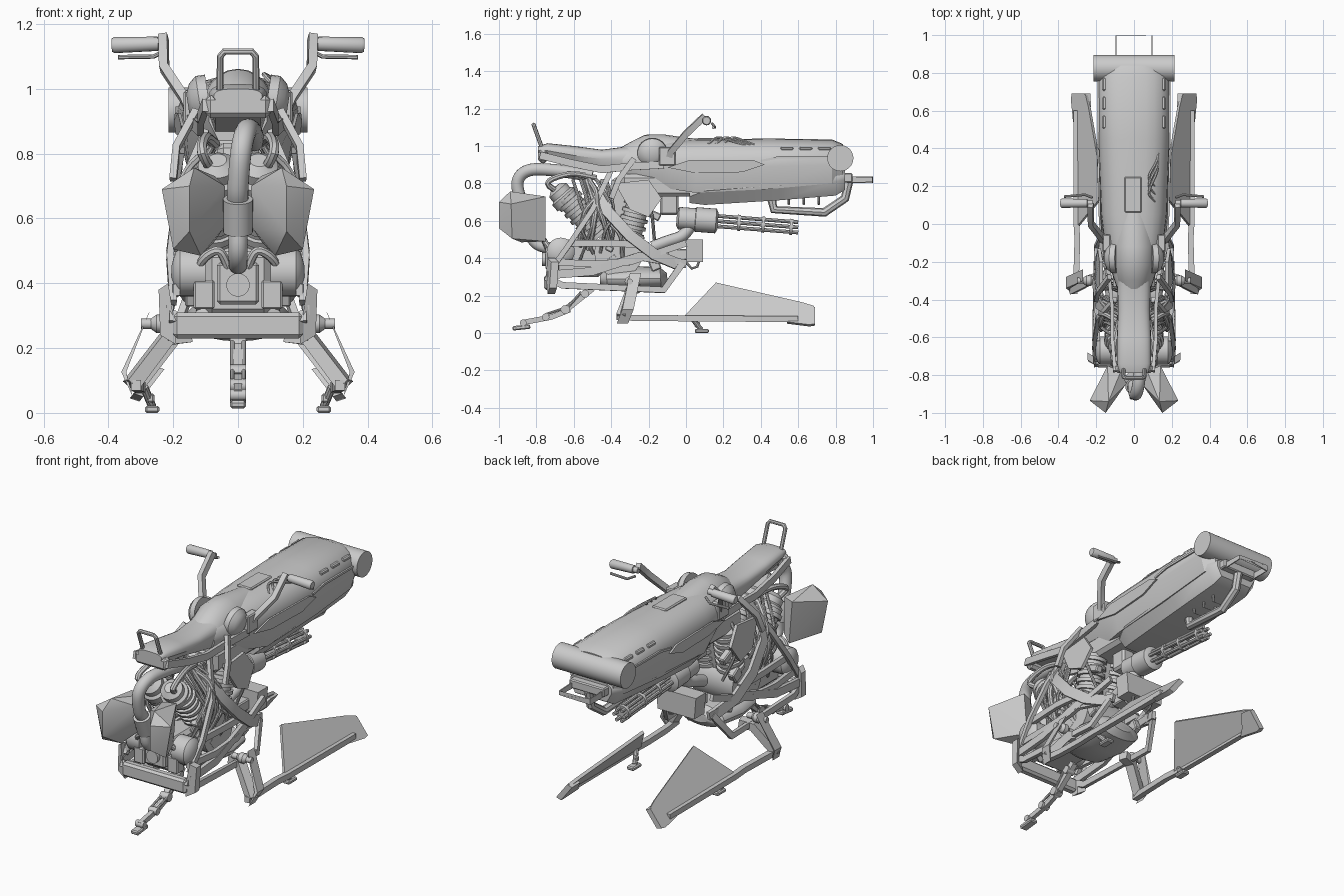
import bpy, bmesh, math, random
from mathutils import Vector as V, Matrix

random.seed(4)

def finish(name, bm, mirror=False):
    bmesh.ops.recalc_face_normals(bm, faces=bm.faces)
    me = bpy.data.meshes.new(name)
    bm.to_mesh(me)
    bm.free()
    ob = bpy.data.objects.new(name, me)
    bpy.context.collection.objects.link(ob)
    if mirror:
        ob.modifiers.new("mirror", 'MIRROR')
    return ob

def skin(name, rings, mirror=False):
    bm = bmesh.new()
    vr = [[bm.verts.new(p) for p in r] for r in rings]
    n = len(vr[0])
    for a, b in zip(vr, vr[1:]):
        for i in range(n):
            bm.faces.new((a[i], a[(i + 1) % n], b[(i + 1) % n], b[i]))
    bm.faces.new(vr[0])
    bm.faces.new(vr[-1])
    return finish(name, bm, mirror)

def tube(name, pts, w, h=None, mirror=False, curve=0, sides=8):
    """Sweep a round (w = radius) or rectangular (w across x, h) section along a path."""
    P = [V(p) for p in pts]
    if curve:
        Q = [2 * P[0] - P[1]] + P + [2 * P[-1] - P[-2]]
        out = []
        for i in range(1, len(Q) - 2):
            a, b, c, d = Q[i - 1:i + 3]
            for k in range(curve):
                t = k / curve
                out.append(.5 * (2 * b + (c - a) * t + (2 * a - 5 * b + 4 * c - d) * t * t + (3 * b - a - 3 * c + d) * t ** 3))
        P = out + [P[-1]]
    if h:
        sec = [(-w / 2, -h / 2), (w / 2, -h / 2), (w / 2, h / 2), (-w / 2, h / 2)]
    else:
        sec = [(w * math.cos(2 * math.pi * k / sides), w * math.sin(2 * math.pi * k / sides)) for k in range(sides)]
    ref, rings = None, []
    for i, p in enumerate(P):
        t = (P[min(i + 1, len(P) - 1)] - P[i]).normalized() + (P[i] - P[max(i - 1, 0)]).normalized()
        t.normalize()
        if ref is None:
            ref = V((1, 0, 0)) if abs(t.x) < .9 else V((0, 1, 0))
        ref = (ref - t * ref.dot(t)).normalized()
        b = t.cross(ref)
        rings.append([p + ref * u + b * v for u, v in sec])
    return skin(name, rings, mirror)

def lathe(name, p0, p1, prof, mirror=False, sides=24):
    """Round part along p0-p1; profile is (fraction along, radius)."""
    p0, p1 = V(p0), V(p1)
    d = p1 - p0
    q = d.to_track_quat('Z', 'Y')
    return skin(name, [[p0 + d * t + q @ V((r * math.cos(2 * math.pi * k / sides), r * math.sin(2 * math.pi * k / sides), 0))
                        for k in range(sides)] for t, r in prof], mirror)

def cyl(name, p0, p1, r, mirror=False, sides=24):
    return lathe(name, p0, p1, [(0, r), (1, r)], mirror, sides)

def box(name, c, s, mirror=False, tilt=0, bevel=.006):
    bm = bmesh.new()
    bmesh.ops.create_cube(bm, size=1, matrix=Matrix.Translation(c) @ Matrix.Rotation(math.radians(tilt), 4, 'X') @ Matrix.Diagonal((*s, 1)))
    if bevel:
        bmesh.ops.bevel(bm, geom=bm.edges[:], offset=bevel, segments=1, affect='EDGES')
    return finish(name, bm, mirror)

def plate(name, pts, off, mirror=True):
    return skin(name, [[V(p) for p in pts], [V(p) + V(off) for p in pts]], mirror)

def hull(name, stations, power=.8, n=12):
    """Rounded top over sloping flanks: y, half width, floor half width, z floor, z waist, z top."""
    rings = []
    for y, w, wb, zb, zm, zt in stations:
        top = [(w * math.copysign(abs(math.cos(a)) ** power, math.cos(a)), y, zm + (zt - zm) * math.sin(a) ** power)
               for a in [math.pi * k / n for k in range(n)]] + [(-w, y, zm)]
        rings.append(top + [(-wb, y, zb), (wb, y, zb)])
    return skin(name, rings)

# Long upper body, belly tray and nose roller
hull("upper_body", [(-.34, .09, .06, .84, .9, .99), (-.25, .12, .07, .8, .9, 1.01), (-.08, .16, .11, .77, .88, 1.03), (.05, .175, .15, .75, .88, 1.035),
                    (.45, .19, .16, .77, .89, 1.04), (.78, .19, .16, .8, .9, 1.035), (.84, .15, .12, .8, .91, 1.01)])
hull("belly_tray", [(.02, .12, .08, .695, .73, .8), (.1, .155, .1, .685, .76, .84), (.5, .165, .11, .71, .79, .86), (.8, .16, .11, .735, .81, .87), (.85, .13, .1, .765, .82, .87)], .5)
cyl("nose_roller", (-.215, .825, .935), (.215, .825, .935), .07, sides=32)
box("nose_block", (0, .84, .83), (.22, .1, .05))
tube("nose_frame", [(-.095, .86, .82), (-.095, .997, .82), (.095, .997, .82), (.095, .86, .82)], .006, .035)
tube("belly_guard", [(0, .46, .71), (0, .47, .66), (0, .74, .645), (0, .85, .72), (0, .87, .81)], .024)
for y in (.55, .63, .71):
    tube("belly_hook", [(-.04, y, .74), (-.04, y, .69), (.04, y, .69), (.04, y, .74)], .007)

# Seat and front tank bulge
hull("tank_bulge", [(-.37, .06, .05, .88, .92, .98), (-.3, .095, .07, .86, .92, 1.02), (-.22, .115, .08, .85, .92, 1.06),
                    (-.12, .12, .08, .85, .92, 1.062), (0, .11, .08, .85, .92, 1.045), (.1, .08, .06, .9, .95, 1.035)], 1)
hull("seat", [(-.79, .075, .06, .95, .975, 1), (-.74, .09, .07, .94, .975, 1.015), (-.6, .09, .07, .92, .95, 1.0),
              (-.45, .085, .07, .89, .93, .98), (-.3, .09, .07, .86, .92, 1)], .7)
box("seat_tail", (0, -.765, .945), (.2, .05, .07), bevel=.015)
tube("seat_rail", [(.1, -.78, .95), (.115, -.62, .91), (.115, -.45, .875), (.13, -.3, .89), (.15, -.12, .9)], .02, .04, True)
tube("seat_handle", [(-.055, -.77, .99), (-.055, -.81, 1.1), (-.042, -.815, 1.115), (.042, -.815, 1.115), (.055, -.81, 1.1), (.055, -.77, .99)], .011)

# Body panels, slots, hatch and surface cables
plate("side_panel", [(.166, -.1, .885), (.176, .02, .925), (.185, .36, .925), (.188, .42, .9), (.182, .3, .86), (.168, .05, .855)], (.01, 0, 0))
for y in (.54, .64, .74):
    box("vent_slot", (.152, y, .985), (.03, .07, .022), True)
box("top_hatch", (-.005, .155, 1.034), (.09, .19, .018))
tube("hull_seam_strip", [(.187, .4, .92), (.188, .5, .94), (.188, .78, .94)], .01, .012, True)
for k in range(3):
    tube("tank_cable", [(.11, .12 + .04 * k, 1.01), (.08, .17 + .04 * k, 1.045), (.12, .27 + .03 * k, 1.02), (.13, .34 + .02 * k, 1)], .007, curve=5, sides=6)
lathe("pivot_cap", (.09, -.18, .965), (.155, -.18, .955), [(0, .08), (.45, .08), (.8, .06), (1, .03)], True)

# Handlebars
tube("handlebar_arm", [(.14, -.1, .91), (.165, -.08, .97), (.228, .0, 1.065), (.23, .1, 1.16)], .028, .034, True)
box("handlebar_mount", (.145, -.1, .945), (.045, .09, .1), True)
lathe("grip", (.22, .11, 1.14), (.39, .11, 1.135), [(0, .016), (.15, .016), (.16, .022), (.95, .025), (1, .02)], True, 16)
tube("brake_lever", [(.22, .14, 1.12), (.26, .155, 1.1), (.37, .145, 1.098)], .007, mirror=True)

# Rear deflector pods (convex faceted shells)
bm = bmesh.new()
for p in [(.15, -1, .56), (.15, -1, .70), (.135, -.94, .757), (.235, -.935, .69), (.2, -.93, .505), (.115, -.88, .485), (.04, -.845, .7),
          (.045, -.845, .57), (.14, -.75, .73), (.07, -.78, .73), (.12, -.75, .49), (.075, -.77, .525)]:
    bm.verts.new(p)
bmesh.ops.convex_hull(bm, input=bm.verts)
finish("deflector_pod", bm, True)

# Central intake hose and elbows
tube("intake_hose", [(.05, -.5, .84), (.04, -.7, .87), (.025, -.84, .87), (.01, -.9, .81), (0, -.88, .7), (0, -.84, .64)], .033, curve=6, sides=16)
cyl("hose_collar", (0, -.86, .66), (0, -.82, .56), .046)
tube("lower_elbow", [(0, -.83, .58), (0, -.82, .5), (0, -.76, .46), (0, -.65, .46)], .03, curve=5, sides=16)
tube("side_intake", [(.06, -.62, .72), (.11, -.74, .8), (.1, -.62, .85), (.07, -.48, .83)], .016, mirror=True, curve=5)

# Engine: crankcase, ribbed cylinders, gearbox, side drums
cyl("crankcase", (-.13, -.36, .43), (.13, -.36, .43), .13)
box("gearbox", (0, -.58, .4), (.2, .26, .2), bevel=.02)
box("upper_block", (0, -.15, .79), (.22, .4, .12), bevel=.02)
box("engine_spine", (0, -.33, .65), (.13, .2, .34), tilt=-12, bevel=.02)
ribs = [(k / 12, .062 if k % 2 else .075) for k in range(13)]
steps = [s for a, b in zip(ribs, ribs[1:]) for s in (a, (b[0] - .002, a[1]))]
lathe("rear_cylinder", (.07, -.46, .52), (.085, -.64, .73), steps, True, 16)
lathe("front_cylinder", (.07, -.3, .52), (.08, -.24, .76), steps, True, 16)
lathe("air_filter", (.06, -.63, .7), (.065, -.7, .78), [(0, .075), (.4, .075), (.5, .06), (.8, .06), (1, .03)], True)
lathe("side_drum", (.1, -.67, .435), (.205, -.67, .435), [(0, .075), (.75, .075), (.9, .06), (1, .02)], True)
cyl("rear_port", (0, -.68, .395), (0, -.77, .395), .036)
box("port_block", (0, -.7, .4), (.13, .1, .13), bevel=.01)
box("battery_box", (.105, -.71, .365), (.065, .06, .09), True)
lathe("belly_drum", (0, -.46, .285), (0, -.1, .295), [(0, .08), (.1, .13), (.5, .15), (.9, .13), (1, .06)]).data.transform(
    Matrix.Translation((0, 0, .29)) @ Matrix.Diagonal((1.1, 1, .46, 1)) @ Matrix.Translation((0, 0, -.29)))
tube("arched_hose", [(.03, -.74, .45), (.06, -.76, .5), (.11, -.74, .47), (.13, -.68, .4)], .014, mirror=True, curve=5)

# Side frame rails and plates
bars = [([(.2, -.75, .3), (.21, -.66, .255), (.2, -.12, .23), (.15, -.02, .37)], .035),
        ([(.21, -.74, .31), (.21, -.5, .33), (.195, -.25, .41), (.14, 0, .37)], .045),
        ([(.12, -.46, .78), (.19, -.42, .65), (.205, -.3, .52), (.19, -.17, .42), (.15, -.05, .37)], .06),
        ([(.19, -.62, .48), (.2, -.4, .48), (.19, -.2, .47)], .035),
        ([(.19, -.72, .38), (.205, -.5, .37), (.2, -.3, .38), (.16, 0, .48)], .035),
        ([(.1, -.4, .87), (.19, -.5, .66), (.21, -.62, .48), (.2, -.72, .34)], .028),
        ([(.13, -.28, .93), (.19, -.36, .82), (.2, -.4, .72)], .03)]
for pts, h in bars:
    tube("side_frame_bar", pts, .022, h, True)
plate("frame_gusset", [(.165, -.38, .8), (.165, -.2, .82), (.175, -.13, .72), (.185, -.2, .62), (.19, -.3, .66)], (.018, 0, 0))
box("tail_bumper", (0, -.735, .27), (.4, .05, .08), bevel=.012)
plate("bumper_end", [(.19, -.74, .21), (.24, -.73, .24), (.245, -.72, .38), (.215, -.74, .4), (.2, -.75, .3)], (0, .04, 0))
cyl("foot_peg", (.18, -.3, .275), (.3, -.3, .275), .016, True, 12)
lathe("peg_knob", (.21, -.3, .275), (.27, -.3, .275), [(0, .015), (.3, .028), (.7, .028), (1, .015)], True, 16)

# Hoses wrapping the engine flanks
for k in range(12):
    y, z = random.uniform(-.6, -.2), random.uniform(.5, .68)
    tube("engine_hose", [(.08, y - .04, .82), (.15, y, z + .09), (.175, y + random.uniform(-.07, .07), z),
                         (.11, y + random.uniform(-.1, .1), z - .15)], random.uniform(.007, .016), mirror=True, curve=4)
for k in range(8):
    box("engine_fitting", (random.uniform(.1, .16), random.uniform(-.6, -.15), random.uniform(.36, .8)),
        (.04, random.uniform(.04, .09), random.uniform(.03, .07)), True, random.uniform(-40, 40))

# Rotary gun under the body
A, B = V((0, -.05, .615)), V((0, .6, .565))
at = lambda t: A.lerp(B, t)
lathe("gun_housing", at(0), at(.34), [(0, .04), (.05, .06), (.45, .06), (.46, .066), (.95, .066), (1, .045)])
for k in range(6):
    o = V((math.cos(k * math.pi / 3) * .032, 0, math.sin(k * math.pi / 3) * .032))
    cyl("gun_barrel", at(.3) + o, at(1) + o, .01, sides=8)
for t in (.5, .7, .93):
    cyl("barrel_clamp", at(t), at(t + .025), .043)
box("gun_mount", (0, -.09, .69), (.08, .1, .12), bevel=.012)
tube("ammo_feed", [(0, .03, .58), (.02, -.02, .52), (.02, -.1, .49), (.02, -.18, .46)], .032, curve=6, sides=12)

# Front lamp box with guard loop
plate("lamp_box", [(-.115, .09, .38), (.115, .09, .38), (.125, .09, .5), (-.125, .09, .5)], (0, -.09, 0), False)
box("lamp_bracket", (0, -.03, .42), (.14, .14, .06))
tube("lamp_loop", [(.06, 0, .38), (.06, .03, .345), (.06, .06, .355), (.06, .07, .385)], .007, mirror=True)

# Skids with tilted fins, struts and feet
sk = lambda y, z: (.315 - (z - .07) * .77, y, z)
plate("skid_fin", [sk(-.01, .09), sk(.16, .27), sk(.62, .165), sk(.685, .145), sk(.69, .08)], (-.012, 0, -.012))
tube("skid_rail", [(.315, -.37, .085), (.305, -.25, .08), (.3, -.08, .08), (.305, 0, .078), (.305, .6, .075)], .03, .032, True)
plate("skid_tip", [sk(.54, .06), sk(.58, .09), sk(.62, .145), sk(.69, .14), sk(.69, .05), sk(.66, .045)], (-.03, 0, -.01))
tube("skid_strut", [(.15, -.27, .24), (.22, -.29, .23), (.33, -.345, .085)], .05, .045, True)
plate("strut_guard", [(.27, -.3, .32), (.36, -.34, .126), (.325, -.37, .05), (.345, -.345, .126)], (0, .06, 0))
cyl("foot_post", (.29, .03, .08), (.265, .08, .02), .013, True, 10)
box("skid_foot", (.265, .085, .011), (.045, .075, .022), True)
box("foot_joint", (.27, .06, .045), (.025, .03, .03), True)

# Jointed tail leg
tube("tail_leg_upper", [(0, -.5, .24), (0, -.6, .16), (0, -.66, .11)], .03, .035)
tube("tail_leg_lower", [(0, -.62, .125), (0, -.72, .085), (0, -.88, .055)], .024, .028)
tube("tail_leg_piston", [(.018, -.56, .22), (.018, -.63, .14), (.018, -.75, .1)], .007, mirror=True)
for y, z, r in ((-.54, .21, .022), (-.645, .125, .024), (-.75, .085, .02), (-.87, .055, .018)):
    cyl("tail_leg_joint", (-.025, y, z), (.025, y, z), r, sides=12)
box("tail_leg_foot", (0, -.88, .03), (.048, .095, .024), tilt=6)

# Smooth round parts, keep edges crisp
bpy.ops.object.select_all(action='SELECT')
bpy.context.view_layer.objects.active = bpy.data.objects["upper_body"]
bpy.ops.object.shade_smooth_by_angle(angle=math.radians(32))
